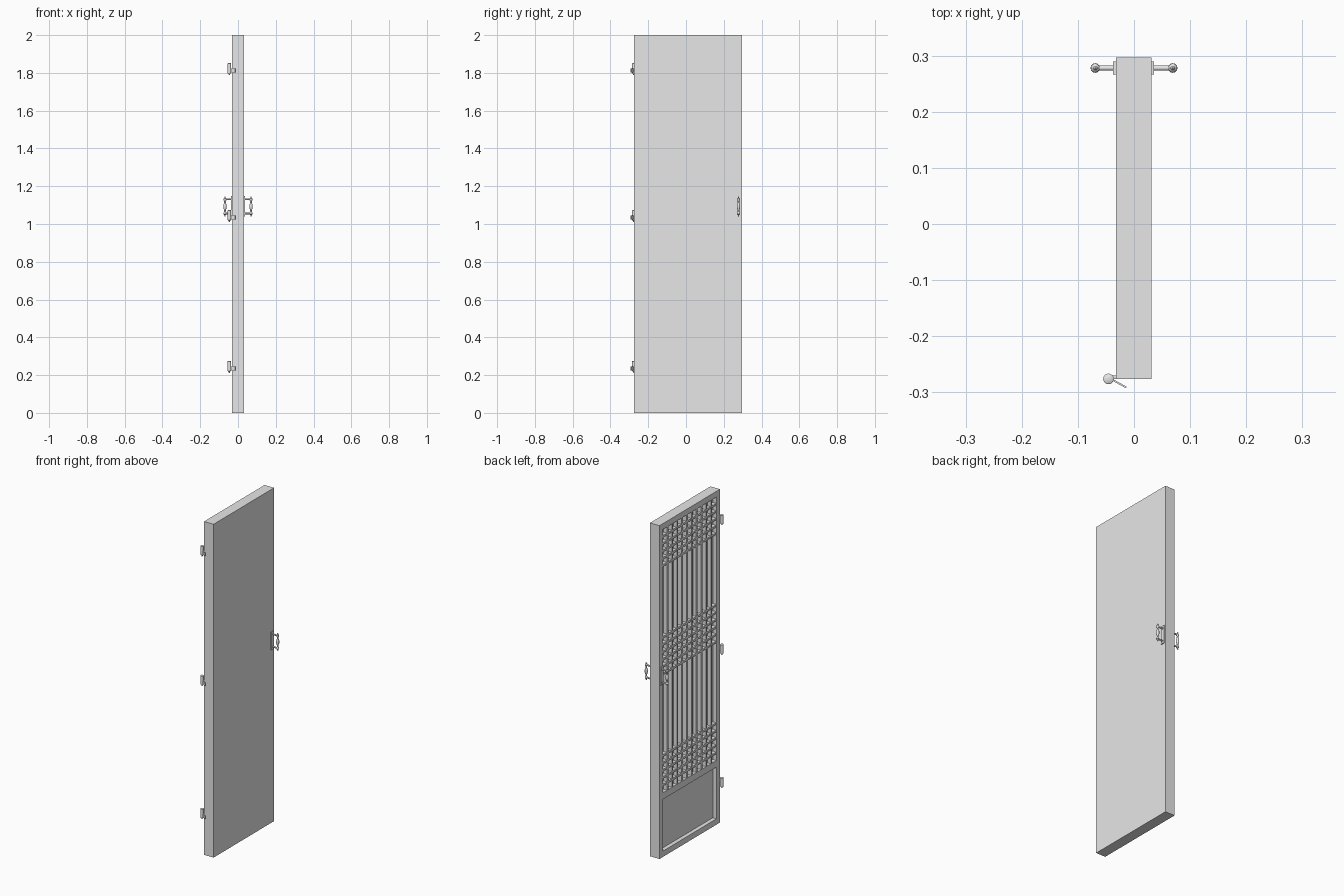
import bpy, math
from mathutils import Vector

if "Cube" in bpy.data.objects:
    bpy.data.objects.remove(bpy.data.objects["Cube"], do_unlink=True)

grey = bpy.data.materials.new("plain_grey")
grey.use_nodes = True
grey.diffuse_color = (0.8, 0.8, 0.8, 1)
grey.node_tree.nodes["Principled BSDF"].inputs["Base Color"].default_value = (0.8, 0.8, 0.8, 1)


def finish(name, smooth=False):
    ob = bpy.context.object
    ob.name = name
    ob.data.materials.clear()
    ob.data.materials.append(grey)
    if smooth:
        bpy.ops.object.shade_smooth_by_angle(angle=math.radians(40))
    return ob


def box(name, lo, hi):
    """Box between two opposite corners."""
    lo, hi = Vector(lo), Vector(hi)
    bpy.ops.mesh.primitive_cube_add(size=1, location=(lo + hi) / 2)
    bpy.context.object.scale = hi - lo
    bpy.ops.object.transform_apply(location=False, rotation=False, scale=True)
    return finish(name)


def rod(name, a, b, radius):
    """Round rod between two points."""
    a, b = Vector(a), Vector(b)
    bpy.ops.mesh.primitive_cylinder_add(vertices=16, radius=radius, depth=(b - a).length,
                                        location=(a + b) / 2)
    bpy.context.object.rotation_euler = (b - a).to_track_quat("Z", "Y").to_euler()
    return finish(name, True)


def lathe(name, profile, location, sides=16):
    """Turned part: (radius, height) pairs spun about the vertical."""
    verts, faces = [], []
    for r, z in profile:
        for i in range(sides):
            t = math.tau * i / sides
            verts.append((r * math.cos(t), r * math.sin(t), z))
    for k in range(len(profile) - 1):
        for i in range(sides):
            j = (i + 1) % sides
            a, b = k * sides, (k + 1) * sides
            faces.append((a + i, a + j, b + j, b + i))
    faces.append(tuple(reversed(range(sides))))
    faces.append(tuple(range(len(verts) - sides, len(verts))))
    mesh = bpy.data.meshes.new(name)
    mesh.from_pydata(verts, [], faces)
    ob = bpy.data.objects.new(name, mesh)
    bpy.context.collection.objects.link(ob)
    ob.location = location
    bpy.ops.object.select_all(action="DESELECT")
    ob.select_set(True)
    bpy.context.view_layer.objects.active = ob
    return finish(name, True)


# Door slab with two recesses cut into one face
X0, X1 = -0.032, 0.031
Y0, Y1 = -0.276, 0.297
FRAME, DEPTH = 0.033, 0.024
YA, YB = Y0 + FRAME, Y1 - FRAME
LOW, HIGH = 0.385, 1.965
door = box("door_slab", (X0, Y0, 0), (X1, Y1, 2))
for z0, z1 in ((0.035, 0.345), (LOW, HIGH)):
    cutter = box("recess_cutter", (X0 - 0.05, YA, z0), (X0 + DEPTH, YB, z1))
    cutter.hide_render = True
    bpy.context.view_layer.objects.active = door
    mod = door.modifiers.new("recess", "BOOLEAN")
    mod.operation = "DIFFERENCE"
    mod.solver = "EXACT"
    mod.object = cutter
    bpy.ops.object.modifier_apply(modifier=mod.name)
    bpy.data.objects.remove(cutter, do_unlink=True)

# Vertical lattice bars
BAR = 0.006
columns = 11
for i in range(1, columns):
    y = YA + (YB - YA) * i / columns
    box("vertical_bar", (X0 + 0.001, y - BAR, LOW), (X0 + DEPTH, y + BAR, HIGH))

# Three bands of horizontal lattice bars
STEP = 0.044
bands = [HIGH - STEP * k for k in range(1, 6)]
bands += [1.205 + STEP * (k - 2.5) for k in range(6)]
bands += [LOW + STEP * k for k in range(1, 6)]
for z in bands:
    box("horizontal_bar", (X0 + 0.002, YA, z - BAR), (X0 + DEPTH, YB, z + BAR))

# Hinges: pin barrel with finial, and a thin angled leaf
barrel = [(0.002, -0.038), (0.004, -0.035), (0.004, -0.029), (0.0095, -0.028),
          (0.0095, 0.024), (0.007, 0.026)]
for z in (1.826, 1.048, 0.249):
    lathe("hinge_barrel", barrel, (-0.0455, -0.276, z))
    leaf = box("hinge_leaf", (-0.015, -0.0015, -0.010), (0.015, 0.0015, 0.010))
    leaf.location = (-0.027, -0.284, z - 0.014)
    leaf.rotation_euler.z = math.radians(-29)
    box("hinge_fixing", (-0.042, -0.276, z - 0.024), (X0 + 0.002, -0.270, z - 0.004))

# Pull handles, one on each face
grip = [(0.001, -0.054), (0.004, -0.050), (0.003, -0.046), (0.008, -0.041), (0.008, -0.034),
        (0.004, -0.028), (0.005, -0.018), (0.0085, -0.008)]
grip = grip + [(r, -z) for r, z in reversed(grip)]
HY, HZ = 0.278, 1.093
for side, face in ((-1, X0), (1, X1)):
    gx = side * 0.069
    box("handle_plate", (min(face, face + side * 0.005), HY - 0.012, HZ - 0.054),
        (max(face, face + side * 0.005), HY + 0.012, HZ + 0.054))
    for z in (HZ - 0.0375, HZ + 0.0375):
        rod("handle_arm", (face, HY, z), (gx, HY, z), 0.0045)
    lathe("handle_grip", grip, (gx, HY, HZ))
